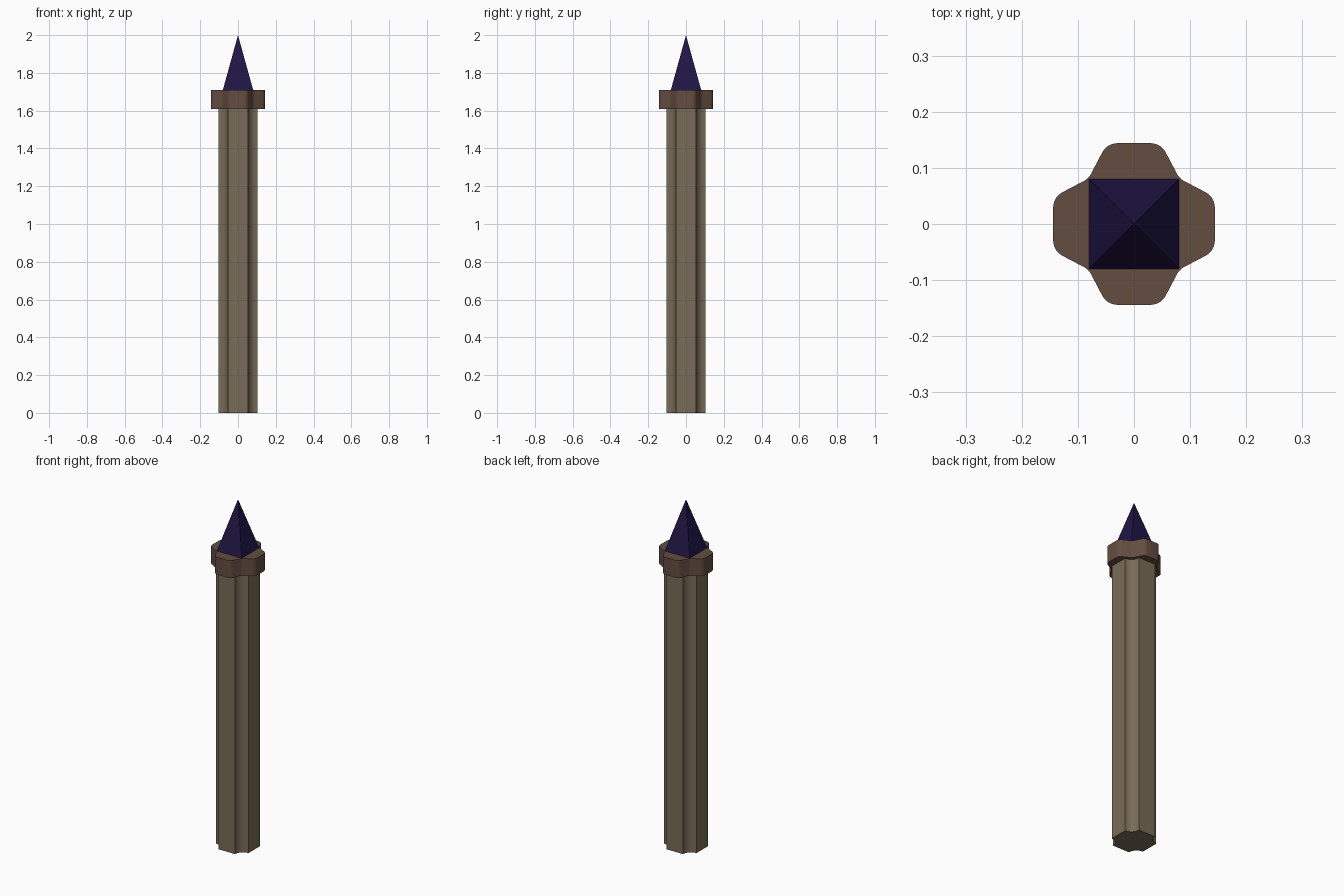
import bpy, bmesh, math
from mathutils import Vector

if "Cube" in bpy.data.objects:
    bpy.data.objects.remove(bpy.data.objects["Cube"])


def material(name, rgb):
    mat = bpy.data.materials.new(name)
    mat.diffuse_color = (*rgb, 1)
    mat.use_nodes = True
    mat.node_tree.nodes["Principled BSDF"].inputs["Base Color"].default_value = mat.diffuse_color
    return mat


def finish(bm, name, mat, smooth=True):
    bmesh.ops.recalc_face_normals(bm, faces=bm.faces)
    mesh = bpy.data.meshes.new(name)
    bm.to_mesh(mesh)
    bm.free()
    obj = bpy.data.objects.new(name, mesh)
    bpy.context.collection.objects.link(obj)
    mesh.materials.append(mat)
    if smooth:
        bpy.ops.object.select_all(action='DESELECT')
        obj.select_set(True)
        bpy.context.view_layer.objects.active = obj
        bpy.ops.object.shade_smooth_by_angle(angle=math.radians(30))
    return obj


def prism(name, quarter, z0, z1, mat):
    """Repeat a one-quarter outline four times and extrude it upward."""
    outline = []
    for k in range(4):
        c, s = math.cos(k * math.pi / 2), math.sin(k * math.pi / 2)
        outline += [(x * c - y * s, x * s + y * c) for x, y in quarter]
    bm = bmesh.new()
    face = bm.faces.new([bm.verts.new((x, y, z0)) for x, y in outline])
    up = bmesh.ops.extrude_face_region(bm, geom=[face], use_keep_orig=True)
    top = [g for g in up["geom"] if isinstance(g, bmesh.types.BMVert)]
    bmesh.ops.translate(bm, verts=top, vec=(0, 0, z1 - z0))
    return finish(bm, name, mat)


def fillet(prev, corner, nxt, radius, steps=6):
    """Points of a circular arc rounding one corner."""
    p = Vector(corner)
    a, b = (Vector(prev) - p).normalized(), (Vector(nxt) - p).normalized()
    half = a.angle(b) / 2
    centre = p + (a + b).normalized() * radius / math.sin(half)
    start = p + a * radius / math.tan(half) - centre
    end = p + b * radius / math.tan(half) - centre
    return [tuple(centre + start.lerp(end, i / steps).normalized() * radius)
            for i in range(steps + 1)]


wood = material("shaft_brown", (0.19, 0.15, 0.095))
dark_wood = material("collar_brown", (0.125, 0.075, 0.052))
indigo = material("tip_indigo", (0.014, 0.008, 0.06))

# Shaft: square post with a cove along each corner
R, cove = 0.104, 0.051
shaft = []
for i in range(9):
    t = math.radians(270 - 90 * i / 8)
    shaft.append((R + cove * math.cos(t), R + cove * math.sin(t)))
prism("shaft", shaft, 0, 1.61, wood)

# Collar: four rounded lobes with soft inner corners
w, e, c = 0.048, 0.144, 0.081
path = [(e, -w), (e, w), (c, c), (w, e), (-w, e)]
collar = []
for i in (1, 2, 3):
    collar += fillet(path[i - 1], path[i], path[i + 1], 0.03)
prism("collar", collar, 1.61, 1.71, dark_wood)

# Tip: four-sided spike
bm = bmesh.new()
bmesh.ops.create_cone(bm, cap_ends=True, segments=4, radius1=0.08 * math.sqrt(2),
                      radius2=0, depth=0.29)
bmesh.ops.remove_doubles(bm, verts=bm.verts, dist=1e-5)
xs = max(v.co.x for v in bm.verts)
if xs > 0.1:  # turn the flat sides to face the axes
    for v in bm.verts:
        x, y = v.co.x, v.co.y
        v.co.x, v.co.y = (x - y) / math.sqrt(2), (x + y) / math.sqrt(2)
bmesh.ops.translate(bm, verts=bm.verts, vec=(0, 0, 1.71 + 0.145))
finish(bm, "pointed_tip", indigo, smooth=False)
